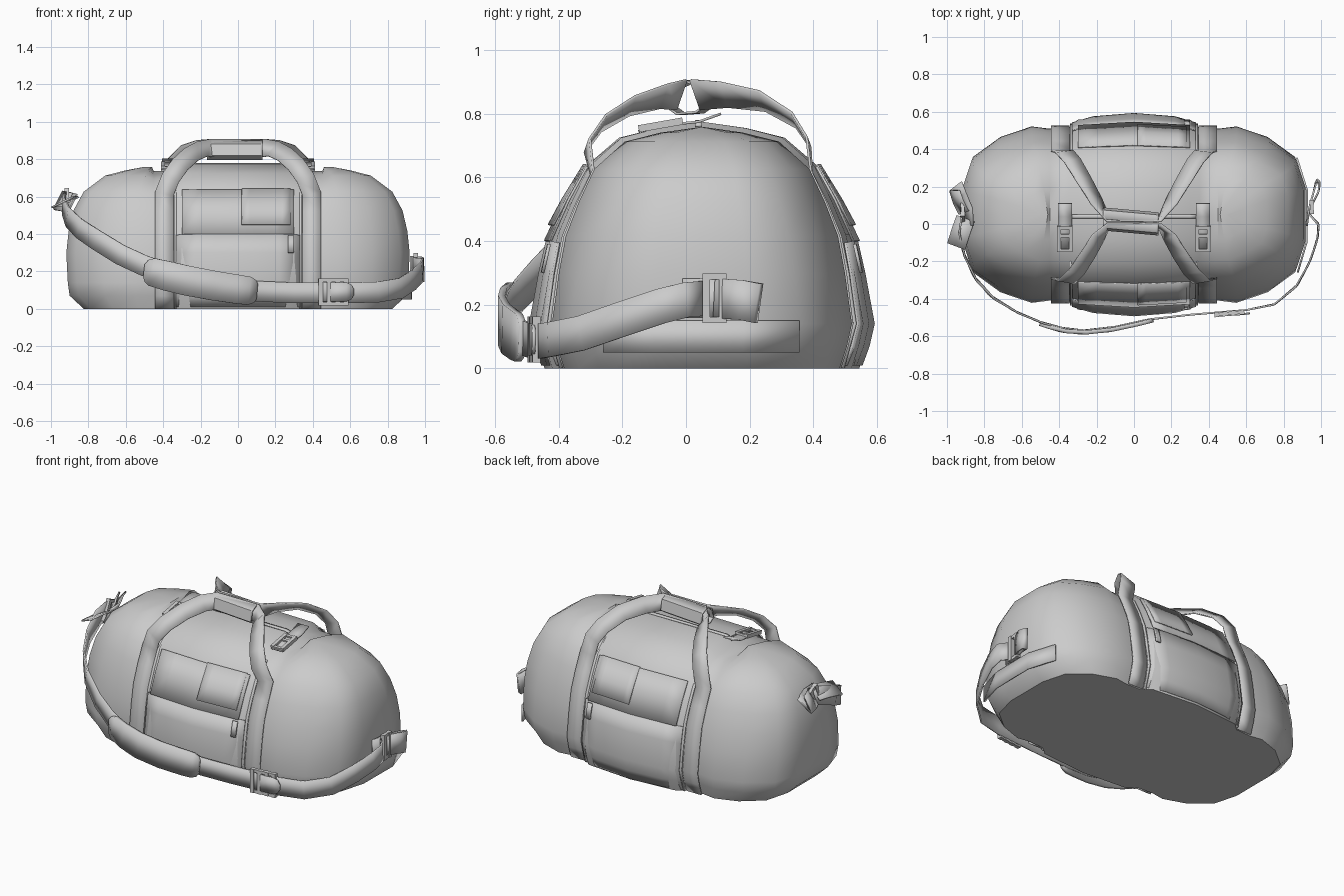
import bpy, bmesh
from math import radians
from mathutils import Vector, Matrix, Euler

if "Cube" in bpy.data.objects:
    bpy.data.objects.remove(bpy.data.objects["Cube"])

YC = 0.05
# body rings: height, half length, half depth
RINGS = [(0, .825, .495), (.07, .90, .518), (.14, .91, .532), (.30, .918, .50), (.42, .905, .47),
         (.53, .88, .42), (.635, .825, .365), (.725, .71, .26), (.755, .60, .14), (.775, .50, 0)]
# plan outline of half a side: x, depth factor
PLAN = [(0, 1), (.3, .95), (.35, .86), (.45, .85), (.55, .875), (.72, .78), (.87, .58), (.92, .28)]


def lerp_table(t, table, k):
    for a, b in zip(table, table[1:]):
        if t <= b[0]:
            return a[k] + (b[k] - a[k]) * (t - a[0]) / (b[0] - a[0])
    return table[-1][k]


def factor(x, z):
    s = lerp_table(abs(x), PLAN, 1)
    return s + (1 - s) * .5 * z / .77 if abs(x) < .6 else s


def lift(x, z):
    k = 0 if abs(x) <= .3 else (.05 if abs(x) < .5 else .02)
    return z * (1 - k * (z / .77) ** 2)


def surf(x, z, side, off=0.0):
    return Vector((x, YC + side * (lerp_table(z, RINGS, 2) * factor(x, z) + off), lift(x, z)))


def finish(name, bm, thick=0, angle=40):
    bmesh.ops.recalc_face_normals(bm, faces=bm.faces)
    me = bpy.data.meshes.new(name)
    bm.to_mesh(me)
    bm.free()
    ob = bpy.data.objects.new(name, me)
    bpy.context.collection.objects.link(ob)
    if thick:
        m = ob.modifiers.new("thickness", 'SOLIDIFY')
        m.thickness = thick
        m.offset = 0
    bpy.ops.object.select_all(action='DESELECT')
    ob.select_set(True)
    bpy.context.view_layer.objects.active = ob
    bpy.ops.object.shade_smooth_by_angle(angle=radians(angle))
    return ob


def grid(name, rows, thick, angle=40):
    bm = bmesh.new()
    vs = [[bm.verts.new(p) for p in r] for r in rows]
    for a, b in zip(vs, vs[1:]):
        for i in range(len(a) - 1):
            bm.faces.new((a[i], a[i + 1], b[i + 1], b[i]))
    return finish(name, bm, thick, angle)


def ribbon(name, pts, width, thick=.01, normal=None):
    """Flat webbing along a path; upright unless a face normal is given."""
    pts = [Vector(p) for p in pts]
    rows = []
    for i, p in enumerate(pts):
        t = (pts[min(i + 1, len(pts) - 1)] - pts[max(i - 1, 0)]).normalized()
        n = Vector(normal) if normal else t.cross(Vector((0, 0, 1)))
        w = n.cross(t).normalized() * (width[i] if isinstance(width, list) else width) / 2
        rows.append((p - w, p + w))
    return grid(name, rows, thick)


def panel(name, x0, x1, zs, side, offs, thick=.008):
    n = 6
    rows = []
    for i, z in enumerate(zs):
        off = offs[0] + (offs[1] - offs[0]) * i / (len(zs) - 1)
        rows.append([surf(x0 + (x1 - x0) * k / n, z, side, off) for k in range(n + 1)])
    return grid(name, rows, thick)


def buckle(name, loc, rot, w, h, bars=4, t=.016):
    """Rectangular frame with cross bars, in the local XZ plane."""
    bm = bmesh.new()
    parts = [((0, 0, s * (h - t) / 2), (w, t, t)) for s in (-1, 1)]
    parts += [(((k / (bars - 1) - .5) * (w - t), 0, 0), (t * 1.3, t * 1.4, h)) for k in range(bars)]
    R = Matrix.Translation(loc) @ Euler([radians(a) for a in rot]).to_matrix().to_4x4()
    for c, s in parts:
        bmesh.ops.create_cube(bm, size=1, matrix=R @ Matrix.Translation(c) @ Matrix.Diagonal((*s, 1)))
    return finish(name, bm, 0, 30)


# bag body: stacked rings, pinched where the straps run
bm = bmesh.new()
loops = []
for z, L, D in RINGS:
    def pt(x, s):
        f = factor(x, z)
        xs = x if x <= .45 else .45 + (x - .45) * (L - .45) / .47
        return xs, s * f * D, lift(x, z)
    q = [pt(x, 1) for x, _ in PLAN] + [(L, 0, lift(.92, z))]
    right = [(x, -y, h) for x, y, h in q] + [p for p in q[-2::-1]]
    ring = right + [(-x, y, h) for x, y, h in right[-2:0:-1]]
    loops.append([bm.verts.new((x, y + YC, h)) for x, y, h in ring])
for a, b in zip(loops, loops[1:]):
    for i in range(len(a)):
        j = (i + 1) % len(a)
        bm.faces.new((a[i], a[j], b[j], b[i]))
bm.faces.new(loops[0])
bmesh.ops.remove_doubles(bm, verts=bm.verts, dist=.0005)
finish("bag_body", bm)

# carry handles: webbing from the base up over the bag to the grip
for side, label in ((-1, "front"), (1, "back")):
    low = [surf(.395, z, side, .01) for z in (.0, .07, .14, .30, .42, .53, .635)]
    if side < 0:
        arc = [(.36, -.31, .70), (.31, -.26, .77), (.25, -.17, .825), (.19, -.07, .855), (.14, -.015, .86)]
    else:
        arc = [(.37, .385, .71), (.33, .34, .78), (.27, .24, .84), (.20, .12, .86), (.14, .03, .86)]
    half = low + [Vector(p) for p in arc]
    path = half + [Vector((-p.x, p.y, p.z)) for p in reversed(half)]
    ribbon(label + "_handle_strap", path, .10, .008, (0, side, .35))

# wrapped grip joining both handles
prof = [(0, .902), (-.045, .88), (-.058, .82), (-.03, .80), (.03, .805), (.058, .825), (.045, .885)]
grid("handle_grip", [[(x, y + .012 - x * .09, z) for y, z in prof + prof[:1]]
                     for x in (-.165, -.155, 0, .12, .13)], .008)

# front and back pockets and panels
for side, label in ((-1, "front"), (1, "back")):
    panel(label + "_lower_pocket", -.33, .33, (.01, .07, .14, .3, .40), side, (.003, .012))
    panel(label + "_upper_panel", -.30, .30, (.40, .53, .635), side, (.018, .006))
    panel(label + "_patch", .02, .28, (.45, .53, .64), side, (.026, .012))
    panel(label + "_zip_pull", .268, .298, (.30, .39), side, (.02, .02), .01)
    for sx in (-1, 1):
        x = sx * .335
        ribbon(label + "_seam", [surf(x, z, side, .004) for z in (.0, .14, .3, .42, .53, .635, .725)],
               .014, .01, (0, side, .3))

# top zip with its end tabs and buckles
ribbon("zip", [(-.35, .04, .762), (-.3, .04, .777), (.3, .04, .777), (.35, .04, .762)], .022, .008, (0, 0, 1))
for sx in (-1, 1):
    x = sx * .37
    ribbon("top_tab", [(x, -.15, .745), (x, -.03, .768), (x, .04, .775), (x, .11, .80)], .075, .008, (0, 0, 1))
    buckle("top_buckle", (x, -.08, .765), (100, 0, 0), .08, .14, 2)
    buckle("top_buckle_bar", (x, -.04, .772), (100, 0, 0), .08, .06, 2)

# shoulder strap sweeping round the front
strap = [(-.915, .08, .585), (-.935, -.03, .55), (-.91, -.16, .49), (-.85, -.29, .43), (-.76, -.39, .37),
         (-.63, -.47, .29), (-.5, -.525, .23), (-.38, -.557, .19), (-.27, -.57, .165), (-.1, -.55, .125),
         (.08, -.51, .095), (.3, -.485, .085), (.6, -.46, .085), (.75, -.43, .09), (.87, -.33, .11),
         (.94, -.2, .155), (.98, -.08, .195), (.985, 0, .215), (.93, .06, .22)]
ribbon("shoulder_strap", strap, .11)

# shoulder pad, rounded at both ends
pad = [(-.50, -.535, .205), (-.485, -.54, .203), (-.46, -.548, .197), (-.38, -.57, .176), (-.27, -.58, .15), (-.13, -.567, .124),
       (0, -.54, .104), (.06, -.526, .096), (.09, -.518, .093), (.10, -.515, .092)]
ribbon("shoulder_pad", pad, [.07, .12, .15, .158, .16, .158, .155, .15, .12, .08], .022)

# strap adjuster and its tongue
buckle("strap_adjuster", (.51, -.478, .09), (0, 0, 6), .155, .145, 4, .018)
ribbon("adjuster_tongue", [(.45, -.49, .09), (.58, -.482, .09), (.605, -.479, .09), (.62, -.477, .09)],
       [.10, .10, .08, .03])

# right end: anchor loop, buckle and reinforcing patch
ribbon("right_anchor_loop", [(.925, -.01, .22), (.935, .08, .22), (.96, .17, .215), (.975, .23, .205),
                             (.992, .22, .205), (.985, .17, .215), (.945, .09, .22)], .125)
buckle("right_anchor_buckle", (.95, .09, .22), (0, 0, 90), .07, .155, 2, .018)
ribbon("right_end_patch", [(.875, -.26, .10), (.922, -.1, .10), (.925, .18, .10), (.87, .355, .10)], .10)

# left end: anchor loop, buckle and loose tail
ribbon("left_anchor_loop", [(-.885, -.01, .565), (-.89, .08, .565), (-.925, .16, .575), (-.945, .20, .575),
                            (-.96, .18, .58), (-.94, .12, .575), (-.91, .06, .57)], .11, .01, (-1, 0, .5))
buckle("left_anchor_buckle", (-.915, .05, .57), (0, 25, 90), .07, .13, 2, .018)
ribbon("left_strap_tail", [(-.90, .03, .575), (-.925, -.04, .575), (-.95, -.12, .565)], .11, .01, (-.5, 0, 1))
